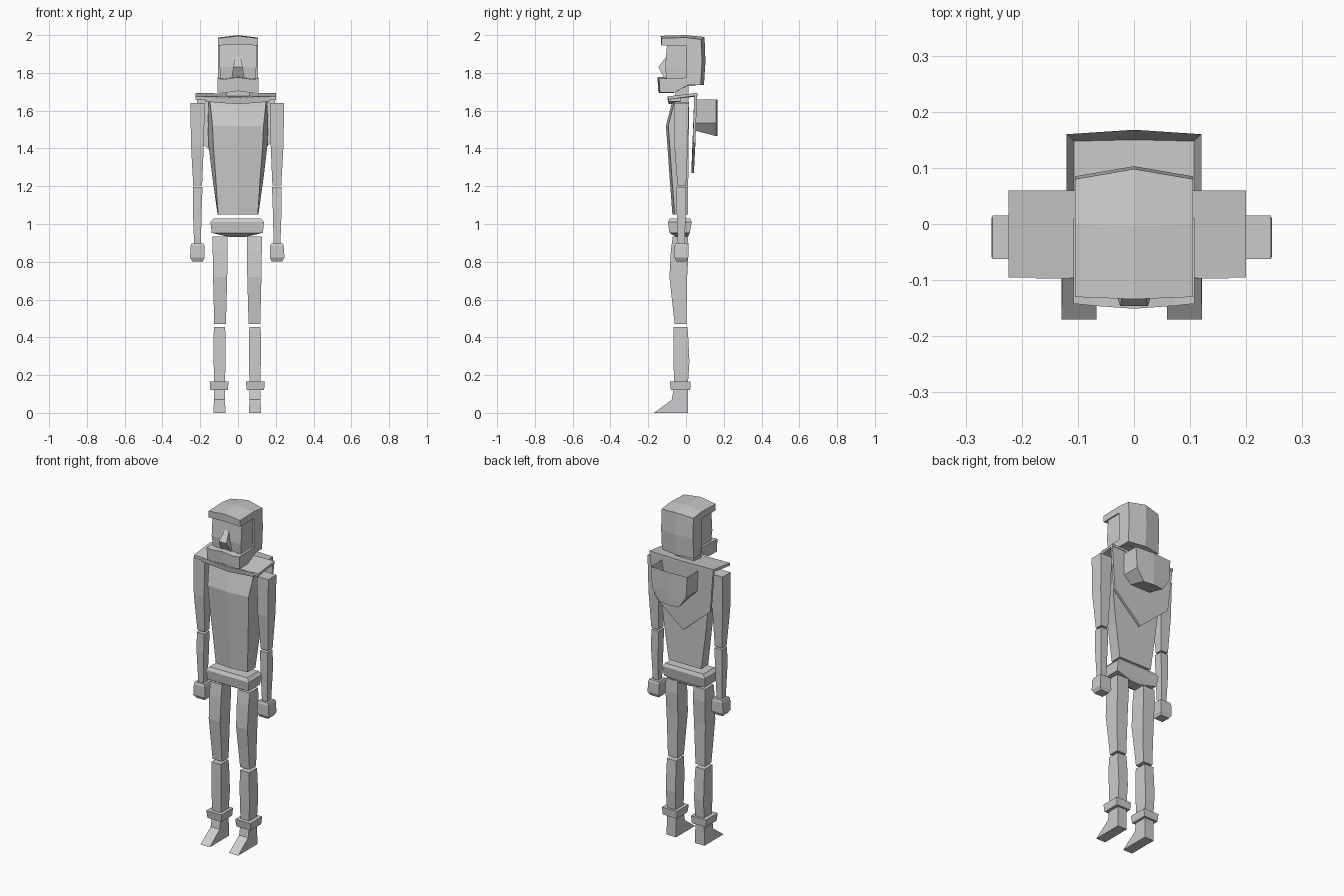
import bpy, bmesh

CX = -0.004  # limbs are mirrored about this line


def loft(name, rings, pocket=None):
    """Skin a list of equal-length point rings and cap both ends."""
    bm = bmesh.new()
    vs = [[bm.verts.new(p) for p in r] for r in rings]
    n = len(vs[0])
    for a, b in zip(vs, vs[1:]):
        for i in range(n):
            j = (i + 1) % n
            bm.faces.new((a[i], a[j], b[j], b[i]))
    bm.faces.new(vs[0][::-1])
    top = bm.faces.new(vs[-1])
    bmesh.ops.recalc_face_normals(bm, faces=bm.faces[:])
    if pocket:  # sink the top face to leave an open rim
        bmesh.ops.inset_region(bm, faces=[top], thickness=pocket[0])
        bmesh.ops.translate(bm, verts=top.verts[:], vec=(0, 0, -pocket[1]))
    me = bpy.data.meshes.new(name)
    bm.to_mesh(me)
    bm.free()
    ob = bpy.data.objects.new(name, me)
    bpy.context.collection.objects.link(ob)
    return ob


def boxes(name, rows, cx=0.0, **kw):
    """Stacked rectangles: rows of (z, x0, x1, y0, y1)."""
    return loft(name, [[(cx + a, c, z), (cx + b, c, z), (cx + b, d, z), (cx + a, d, z)]
                       for z, a, b, c, d in rows], **kw)


def limb(name, rows):
    """Left and right copies of a stacked part, mirrored about CX."""
    boxes("right_" + name, rows, CX)
    boxes("left_" + name, [(z, -b, -a, c, d) for z, a, b, c, d in rows], CX)


def across(name, sections):
    """Side (y, z) profiles joined along x."""
    return loft(name, [[(x, y, z) for y, z in prof] for x, prof in sections])


def shift(prof, dy=0.0, dz=0.0):
    return [(y + dy, z + dz) for y, z in prof]


# Legs, cuffs and feet
limb("thigh", [(0.47, 0.06, 0.122, -0.06, 0.002), (0.72, 0.053, 0.128, -0.088, 0.006),
               (0.86, 0.052, 0.13, -0.08, 0.014), (0.935, 0.052, 0.13, -0.07, 0.01)])
limb("shin", [(0.15, 0.065, 0.122, -0.063, 0.01), (0.27, 0.062, 0.125, -0.066, 0.018),
              (0.38, 0.062, 0.125, -0.067, 0.013), (0.455, 0.064, 0.124, -0.066, 0.008)])
limb("ankle_cuff", [(0.12, 0.05, 0.142, -0.08, 0.022), (0.165, 0.046, 0.146, -0.086, 0.025)])
limb("foot", [(0.0, 0.063, 0.125, -0.17, 0.01), (0.07, 0.064, 0.124, -0.075, 0.01),
              (0.13, 0.065, 0.123, -0.065, 0.01)])

# Arms and hands
limb("upper_arm", [(1.205, 0.186, 0.233, -0.045, 0.0), (1.42, 0.177, 0.245, -0.062, 0.01),
                   (1.64, 0.172, 0.248, -0.062, 0.015)])
limb("forearm", [(0.885, 0.193, 0.228, -0.043, -0.008), (1.08, 0.188, 0.235, -0.05, 0.0),
                 (1.195, 0.184, 0.233, -0.05, 0.0)])
limb("hand", [(0.802, 0.182, 0.238, -0.05, 0.003), (0.822, 0.173, 0.25, -0.06, 0.012),
              (0.885, 0.174, 0.246, -0.06, 0.012), (0.897, 0.178, 0.242, -0.055, 0.008)])

# Pelvis
boxes("pelvis", [(0.93, -0.035, 0.035, -0.05, 0.01), (0.953, -0.135, 0.135, -0.088, 0.02),
                 (1.01, -0.142, 0.142, -0.095, 0.03), (1.03, -0.125, 0.125, -0.085, 0.022)], CX)

# Torso: five-sided plan with a shallow front ridge
loft("torso", [[(-wb, yb, z), (wb, yb, z), (wf, yf, z), (0, yf - 0.012, z), (-wf, yf, z)]
               for z, wb, wf, yb, yf in [(1.05, 0.108, 0.105, 0.01, -0.06),
                                         (1.25, 0.136, 0.118, 0.012, -0.075),
                                         (1.41, 0.155, 0.13, 0.014, -0.086),
                                         (1.52, 0.16, 0.135, 0.015, -0.094),
                                         (1.645, 0.155, 0.148, 0.015, -0.062)]])

# Shoulder cape: flat top, front collar and pointed back panel
slab = [(-0.095, 1.672), (0.06, 1.69), (0.06, 1.676), (-0.095, 1.655)]
across("shoulder_cape", [(-0.224, shift(slab, 0, 0.004)), (-0.01, slab), (0.2, shift(slab, 0, 0.004))])
collar = [(-0.097, 1.676), (-0.03, 1.68), (-0.03, 1.648), (-0.092, 1.648)]
across("cape_collar", [(-0.175, collar), (0, shift(collar, 0, -0.014)), (0.168, collar)])
panel = [(-0.22, 0.044, 1.682), (-0.195, 0.036, 1.43), (-0.01, 0.028, 1.27),
         (0.175, 0.036, 1.43), (0.2, 0.044, 1.682)]
loft("cape_back_panel", [panel, [(x, y + 0.014, z) for x, y, z in panel]])

# Open pouch on the back
loft("back_pouch", [[(-w, 0.045, z + up), (w, 0.045, z + up), (w, 0.16, z), (0, 0.168, z), (-w, 0.16, z)]
                    for z, w, up in [(1.465, 0.065, 0.03), (1.535, 0.112, 0), (1.66, 0.12, 0)]],
     pocket=(0.018, 0.08))

# Neck and face
boxes("neck", [(1.63, -0.06, 0.06, -0.055, 0.012), (1.76, -0.06, 0.06, -0.055, 0.012)])
boxes("face", [(1.73, -0.09, 0.09, -0.1, 0.05), (1.83, -0.097, 0.097, -0.11, 0.05),
               (1.96, -0.097, 0.097, -0.1, 0.05)])
boxes("nose", [(1.77, -0.035, 0.035, -0.113, -0.09), (1.83, -0.025, 0.025, -0.146, -0.09),
               (1.89, -0.012, 0.012, -0.102, -0.09)])

# Helmet: brim and back in one L-shaped profile, ridged at the centre
side = [(-0.128, 1.945), (-0.13, 1.983), (0.0, 1.987), (0.08, 1.977), (0.085, 1.86),
        (0.077, 1.735), (0.0, 1.735), (0.0, 1.945)]
mid = [(y + (0.018 if y > 0.05 else -0.004), z + (0.013 if z > 1.97 else 0.006 if z > 1.9 else 0))
       for y, z in side]
across("helmet", [(-0.105, side), (0, mid), (0.105, side)])

# Mask wrapping the jaw
jaw = [(-0.142, 1.77), (-0.138, 1.697), (-0.06, 1.697), (0.01, 1.735), (0.01, 1.775)]
across("mask", [(-0.108, jaw), (-0.07, shift(jaw, -0.004, -0.003)), (0, shift(jaw, -0.009, 0.007)),
                (0.07, shift(jaw, -0.004, -0.003)), (0.108, jaw)])
